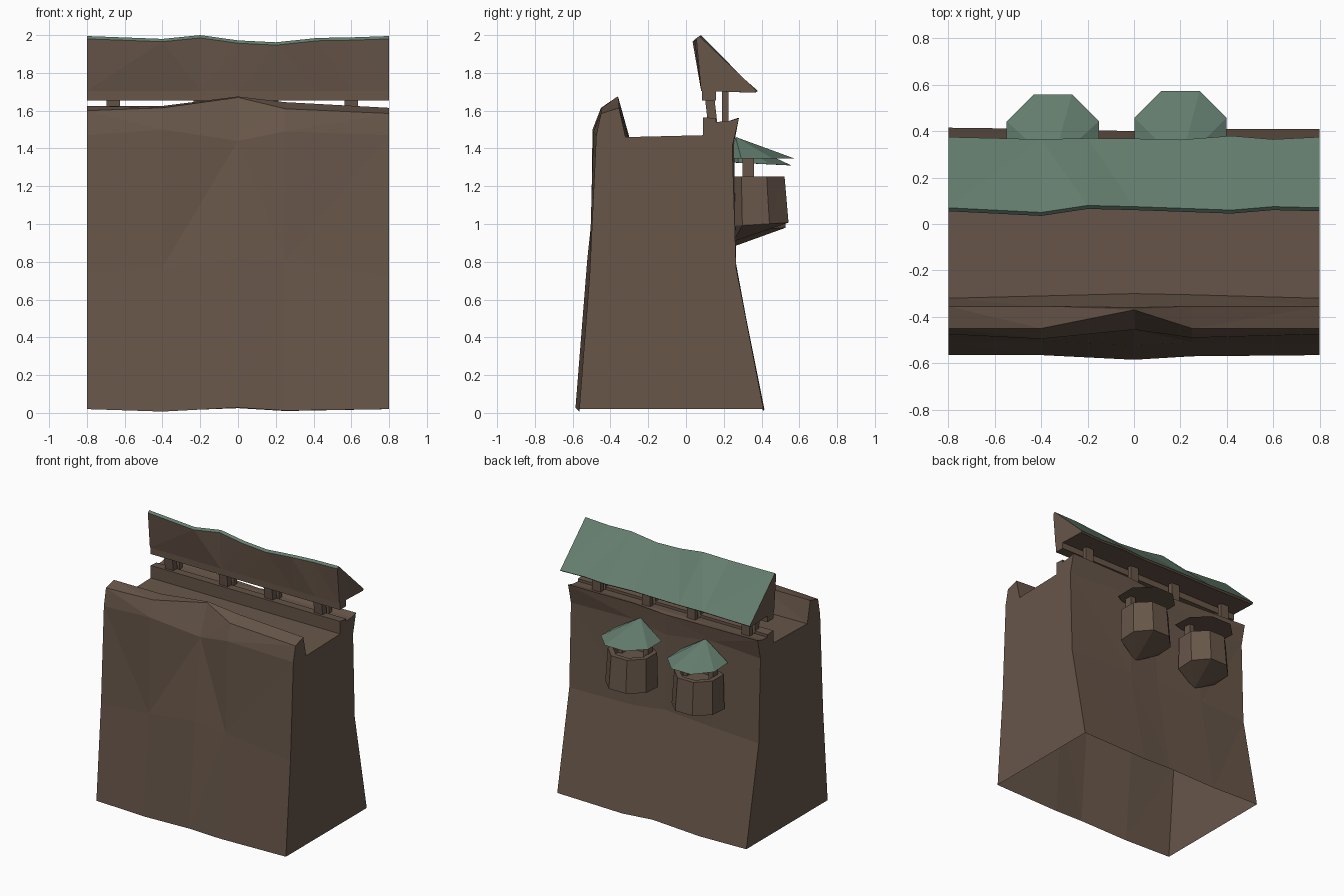
import bpy, bmesh, math
from mathutils import Vector

if "Cube" in bpy.data.objects:
    bpy.data.objects.remove(bpy.data.objects["Cube"])


def material(name, rgb):
    m = bpy.data.materials.new(name)
    m.diffuse_color = (*rgb, 1)
    m.use_nodes = True
    m.node_tree.nodes["Principled BSDF"].inputs["Base Color"].default_value = m.diffuse_color
    return m


BROWN = material("brown stone", (0.135, 0.092, 0.066))
GREEN = material("green roofing", (0.125, 0.205, 0.155))


def loft(name, rings, close=True, cap_start=True, cap_end=True, green=None):
    """Bridge equal-length point rings; green(normal) picks the roofing faces."""
    bm = bmesh.new()
    vs = [[bm.verts.new(p) for p in r] for r in rings]
    n = len(rings[0])
    for a, b in zip(vs, vs[1:]):
        for i in range(n if close else n - 1):
            j = (i + 1) % n
            bm.faces.new((a[i], a[j], b[j], b[i]))
    if cap_start:
        bm.faces.new(vs[0][::-1])
    if cap_end:
        bm.faces.new(vs[-1])
    bmesh.ops.remove_doubles(bm, verts=bm.verts, dist=0.0005)
    bmesh.ops.recalc_face_normals(bm, faces=bm.faces)
    if green:
        for f in bm.faces:
            f.material_index = int(green(f.normal))
    bmesh.ops.triangulate(bm, faces=bm.faces)
    me = bpy.data.meshes.new(name)
    bm.to_mesh(me)
    bm.free()
    me.materials.append(BROWN)
    me.materials.append(GREEN)
    ob = bpy.data.objects.new(name, me)
    bpy.context.collection.objects.link(ob)
    return ob


def block(name, x0, x1, y0, y1, z0, z1, lean=0.0):
    ring = lambda z, d: [(x0, y0 + d, z), (x1, y0 + d, z), (x1, y1 + d, z), (x0, y1 + d, z)]
    return loft(name, [ring(z0, 0), ring(z1, lean)])


# Wall body: one cross-section, nudged at each column, open underneath
COLS = [-0.8, -0.4, 0.0, 0.25, 0.8]
PROFILE = [(-0.565, 0.02), (-0.51, 0.77), (-0.475, 1.47), (-0.45, 1.595),
           (-0.355, 1.625), (-0.315, 1.46), (0.09, 1.47), (0.09, 1.565),
           (0.16, 1.56), (0.16, 1.54), (0.225, 1.545), (0.28, 1.56),
           (0.245, 1.41), (0.265, 0.77), (0.41, 0.02)]
NUDGE = {  # profile point: (y shifts, z shifts) per column
    0: ((0, 0, -0.02, -0.005, 0), (0, -0.013, 0.008, -0.008, 0)),
    1: ((0, 0.005, -0.012, 0, 0), (-0.03, 0, 0.05, 0.03, -0.04)),
    2: ((0, -0.02, 0.02, -0.015, 0), (0, 0.03, -0.03, 0.02, 0)),
    3: ((0, 0, 0.08, 0, 0), (0.005, 0.02, 0.075, 0.015, -0.01)),
    4: ((0, 0, -0.005, 0, 0), (0, 0.0, 0.05, 0.02, -0.01)),
    5: ((-0.005, 0.005, 0.015, 0.01, -0.005), (0, 0, 0, 0, 0)),
    11: ((0, -0.01, -0.02, -0.01, 0), (0, -0.01, -0.02, 0, 0)),
    12: ((0, 0.01, 0, 0.01, 0), (0, 0.03, -0.03, 0.02, 0)),
    13: ((0, 0, -0.01, 0, 0), (0, 0.02, 0.04, 0.01, 0)),
    14: ((0.005, 0.0, -0.01, 0.0, 0), (0, -0.01, 0.005, -0.01, 0)),
}
ZERO = ((0,) * 5, (0,) * 5)
rings = []
for c, x in enumerate(COLS):
    rings.append([(x, y + NUDGE.get(i, ZERO)[0][c], z + NUDGE.get(i, ZERO)[1][c])
                  for i, (y, z) in enumerate(PROFILE)])
loft("wall", rings, close=False)

# Long roof over the walkway: wavy wedge, sloping to the back
RIDGE = [(-0.8, 0.07, 1.995, 0.375), (-0.4, 0.05, 1.98, 0.365), (-0.2, 0.08, 2.0, 0.37),
         (0.0, 0.075, 1.972, 0.368), (0.2, 0.068, 1.962, 0.363), (0.42, 0.06, 1.985, 0.38),
         (0.6, 0.075, 1.988, 0.365), (0.8, 0.07, 1.995, 0.375)]
loft("walkway_roof", [[(x, y, z), (x, e, 1.705), (x, e - 0.012, 1.695), (x, 0.08, 1.705),
                       (x, y - 0.015, z - 0.015)] for x, y, z, e in RIDGE],
     green=lambda n: n.z > 0.3)

# Beam and posts holding the roof
block("roof_beam", -0.8, 0.8, 0.085, 0.16, 1.655, 1.71)
for x in (-0.66, -0.2, 0.18, 0.6):
    block("front_post", x - 0.035, x + 0.035, 0.115, 0.165, 1.54, 1.67, -0.015)
    block("back_post", x - 0.035, x + 0.035, 0.19, 0.225, 1.53, 1.71)


def octagon(cx, cy, r, z, tilt=0.0):
    """Eight-sided ring, flattened where it meets the wall."""
    pts = []
    for k in range(8):
        a = math.radians(22.5 + 45 * k)
        y = max(cy + r * math.sin(a), 0.238)
        pts.append(Vector((cx + r * math.cos(a), y, z + tilt * (y - cy))))
    return pts


# Two hanging turrets on the back
for cx, cy, dz, tilt in ((-0.35, 0.36, -0.015, -0.05), (0.2, 0.375, 0.012, 0.0)):
    loft("turret_body", [
        [(cx, 0.25, 0.895 + dz)] * 8,
        octagon(cx, cy - 0.005, 0.187, 0.985 + dz, 0.06),
        octagon(cx, cy - 0.015, 0.175, 1.24 + dz),
        octagon(cx, cy - 0.015, 0.135, 1.24 + dz),
        octagon(cx, cy - 0.015, 0.13, 1.19 + dz)], cap_start=False)
    for s in (-1, 1):
        block("turret_post", cx + s * 0.11 - 0.02, cx + s * 0.11 + 0.02,
              0.3, 0.36, 1.18 + dz, 1.35 + dz)
    loft("turret_roof", [
        octagon(cx, cy - 0.01, 0.19, 1.335 + dz, tilt),
        octagon(cx, cy, 0.215, 1.335 + dz, tilt),
        [(cx, 0.262, 1.455 + dz / 2)] * 8], cap_end=False,
        green=lambda n: n.z > 0.1)
